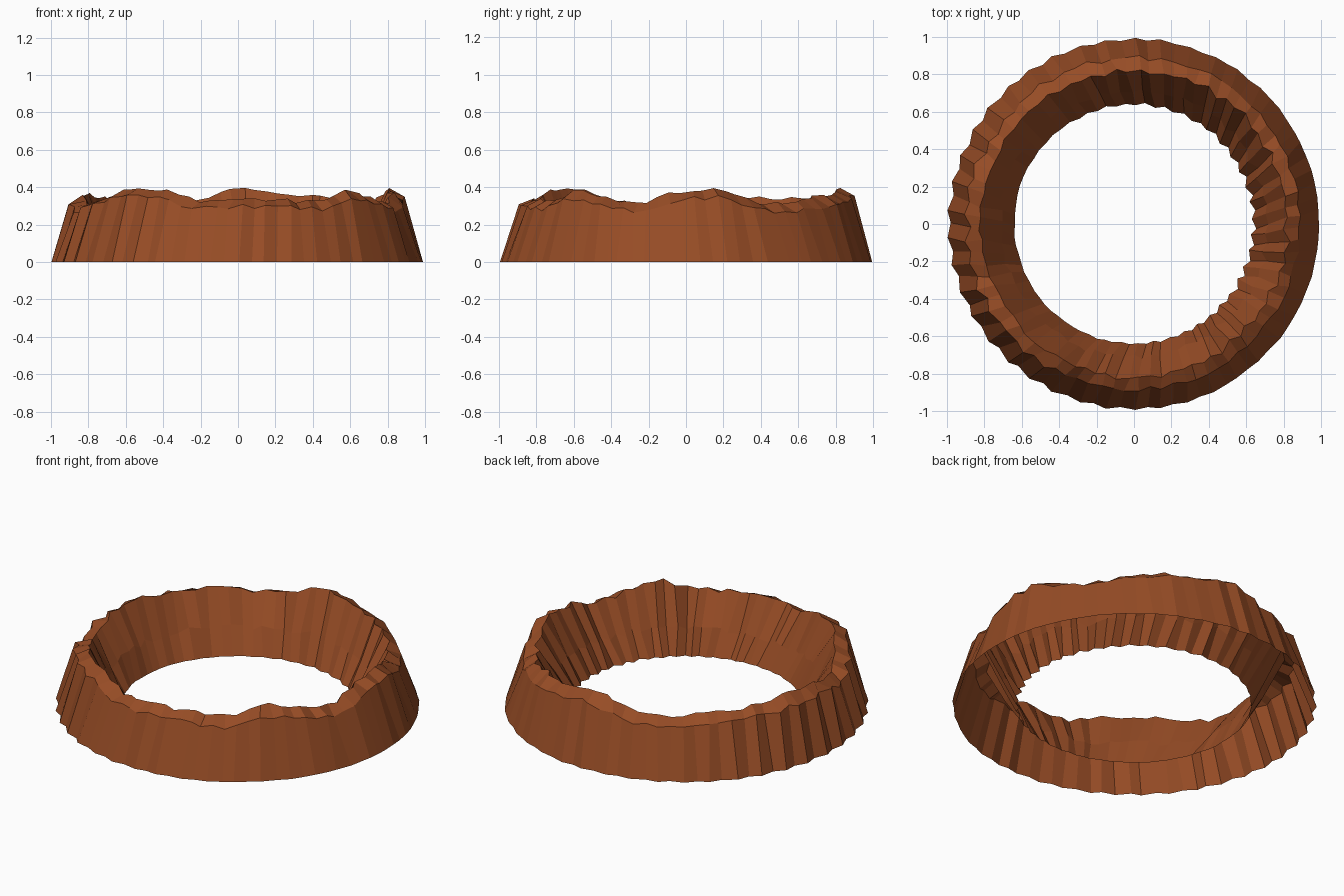
import bpy, bmesh, math, random

random.seed(7)
cube = bpy.data.objects.get("Cube")
if cube:
    bpy.data.objects.remove(cube, do_unlink=True)

# Single rust-brown rock colour
rock = bpy.data.materials.new("rust_brown_rock")
rock.use_nodes = True
colour = (0.31, 0.073, 0.019, 1)
rock.diffuse_color = colour
bsdf = rock.node_tree.nodes["Principled BSDF"]
bsdf.inputs["Base Color"].default_value = colour
bsdf.inputs["Roughness"].default_value = 0.9

# Rim heights around the ring, anticlockwise from +x
RIM = [.38, .39, .31, .31, .345, .36, .40, .34, .32, .34, .35, .36,
       .35, .30, .35, .40, .38, .32, .34, .33, .32, .39, .34, .31]
COLUMNS = 84

# Cross-section from outer foot to inner foot:
# radius, share of rim height, radius jitter, height jitter, sideways skew
PROFILE = [(.99, 0, .003, 0, 0),
           (.89, .88, .012, .014, .03),
           (.82, 1, .012, .012, .05),
           (.715, .42, .012, .02, .09),
           (.64, 0, .004, 0, .14)]


def rim_height(angle):
    t = angle / math.tau * len(RIM)
    i = int(t) % len(RIM)
    return RIM[i] + (RIM[(i + 1) % len(RIM)] - RIM[i]) * (t - int(t))


def jitter(amount):
    return random.uniform(-amount, amount)


# Open crater ring: ragged outer slope, crest and inner slope
bm = bmesh.new()
columns = []
for c in range(COLUMNS):
    angle = math.tau * c / COLUMNS
    height = rim_height(angle)
    tooth = 1 if c % 2 else -1
    column = []
    for k, (radius, share, dr, dz, skew) in enumerate(PROFILE):
        # Teeth are strongest on opposite sides for outer and inner slopes
        side = (1 - math.cos(angle) * (1 if k < 2 else -1)) / 2
        r = radius + tooth * 0.012 * side + jitter(dr)
        r = min(r, 1.0)
        a = angle - skew * 0.7 * (math.sin(angle) + math.cos(angle)) + jitter(.012)
        z = height * share + jitter(dz)
        column.append(bm.verts.new((r * math.cos(a), r * math.sin(a), z)))
    columns.append(column)

for c in range(COLUMNS):
    here, following = columns[c], columns[(c + 1) % COLUMNS]
    for k in range(len(PROFILE) - 1):
        bm.faces.new((here[k], following[k], following[k + 1], here[k + 1]))
bm.normal_update()

mesh = bpy.data.meshes.new("crater_ring")
bm.to_mesh(mesh)
bm.free()
mesh.materials.append(rock)
ring = bpy.data.objects.new("crater_ring", mesh)
bpy.context.collection.objects.link(ring)
